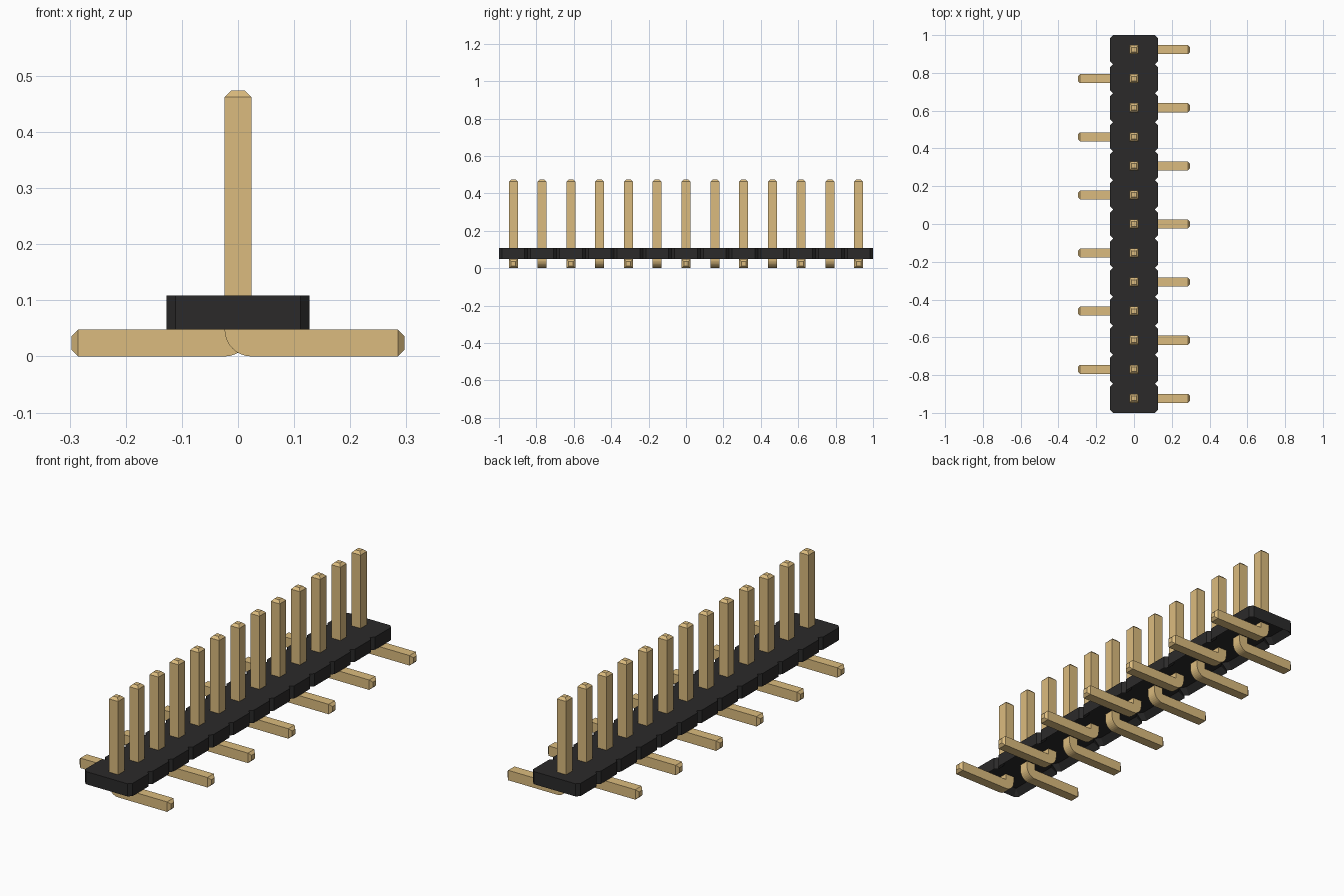
import bpy, bmesh, math

cube = bpy.data.objects.get("Cube")
if cube:
    bpy.data.objects.remove(cube, do_unlink=True)

PINS = 13
PITCH = 2 / PINS
BASE_Z, TOP_Z = 0.048, 0.109      # housing height range
HALF_W, CHAMFER = 0.127, 0.016    # housing half width and corner cut
R, TIP = 0.024, 0.012             # pin half thickness and tip chamfer


def material(name, color):
    m = bpy.data.materials.new(name)
    m.use_nodes = True
    m.diffuse_color = color
    bsdf = m.node_tree.nodes["Principled BSDF"]
    bsdf.inputs["Base Color"].default_value = color
    bsdf.inputs["Roughness"].default_value = 0.5
    return m


def finish(bm, name, mat):
    bmesh.ops.recalc_face_normals(bm, faces=bm.faces)
    mesh = bpy.data.meshes.new(name)
    bm.to_mesh(mesh)
    bm.free()
    mesh.materials.append(mat)
    return mesh


def add_object(name, mesh):
    ob = bpy.data.objects.new(name, mesh)
    bpy.context.collection.objects.link(ob)
    return ob


black = material("black plastic", (0.024, 0.023, 0.023, 1))
gold = material("pale gold", (0.71, 0.50, 0.21, 1))


# Housing: notched strip, one chamfered segment per pin, hollow underneath
def housing_mesh():
    side = []
    for i in range(PINS):
        y0 = -1 + i * PITCH
        y1 = y0 + PITCH
        if i == 0:
            side.append((HALF_W - CHAMFER, y0))
        side += [(HALF_W, y0 + CHAMFER), (HALF_W, y1 - CHAMFER),
                 (HALF_W - CHAMFER, y1)]
    outline = side + [(-x, y) for x, y in reversed(side)]
    bm = bmesh.new()
    bottom = bm.faces.new([bm.verts.new((x, y, BASE_Z)) for x, y in outline])
    top = bmesh.ops.extrude_face_region(bm, geom=[bottom], use_keep_orig=True)
    moved = [v for v in top["geom"] if isinstance(v, bmesh.types.BMVert)]
    bmesh.ops.translate(bm, verts=moved, vec=(0, 0, TOP_Z - BASE_Z))
    bmesh.ops.recalc_face_normals(bm, faces=bm.faces)
    # Shallow recess in the underside
    floor = min((f for f in bm.faces if len(f.verts) > 4),
                key=lambda f: f.calc_center_median().z)
    bmesh.ops.inset_region(bm, faces=[floor], thickness=0.03)
    bmesh.ops.translate(bm, verts=floor.verts[:], vec=(0, 0, 0.03))
    return finish(bm, "housing", black)


# Pin: square section swept down, round a bend and out to one side
def pin_mesh(name, sign):
    leg = 0.297
    rings = [((TIP, 0.474), (-TIP, 0.474), TIP),
             ((R, 0.462), (-R, 0.462), R)]
    for k in range(9):
        a = math.pi / 2 * k / 8
        rings.append(((R, 2 * R), (R - 2 * R * math.cos(a),
                                   2 * R - 2 * R * math.sin(a)), R))
    rings += [((leg - TIP, 2 * R), (leg - TIP, 0), R),
              ((leg, 3 * TIP), (leg, TIP), TIP)]
    bm = bmesh.new()
    loops = []
    for (ix, iz), (ox, oz), w in rings:
        pts = [(ix, -w, iz), (ix, w, iz), (ox, w, oz), (ox, -w, oz)]
        loops.append([bm.verts.new((sign * x, y, z)) for x, y, z in pts])
    for a, b in zip(loops, loops[1:]):
        for j in range(4):
            n = (j + 1) % 4
            bm.faces.new((a[j], a[n], b[n], b[j]))
    bm.faces.new(loops[0])
    bm.faces.new(loops[-1])
    # Close the sharp inner corner of the bend
    bmesh.ops.remove_doubles(bm, verts=bm.verts, dist=1e-5)
    return finish(bm, name, gold)


add_object("housing", housing_mesh())

# Pins alternate between the two sides
left_mesh, right_mesh = pin_mesh("left_pin", 1), pin_mesh("right_pin", -1)
for mesh in (left_mesh, right_mesh):
    for poly in mesh.polygons:
        poly.use_smooth = False
for i in range(PINS):
    is_left = i % 2 == 0
    name = f"{'left' if is_left else 'right'}_pin_{i + 1}"
    pin = add_object(name, left_mesh if is_left else right_mesh)
    pin.location.y = -1 + (i + 0.5) * PITCH
